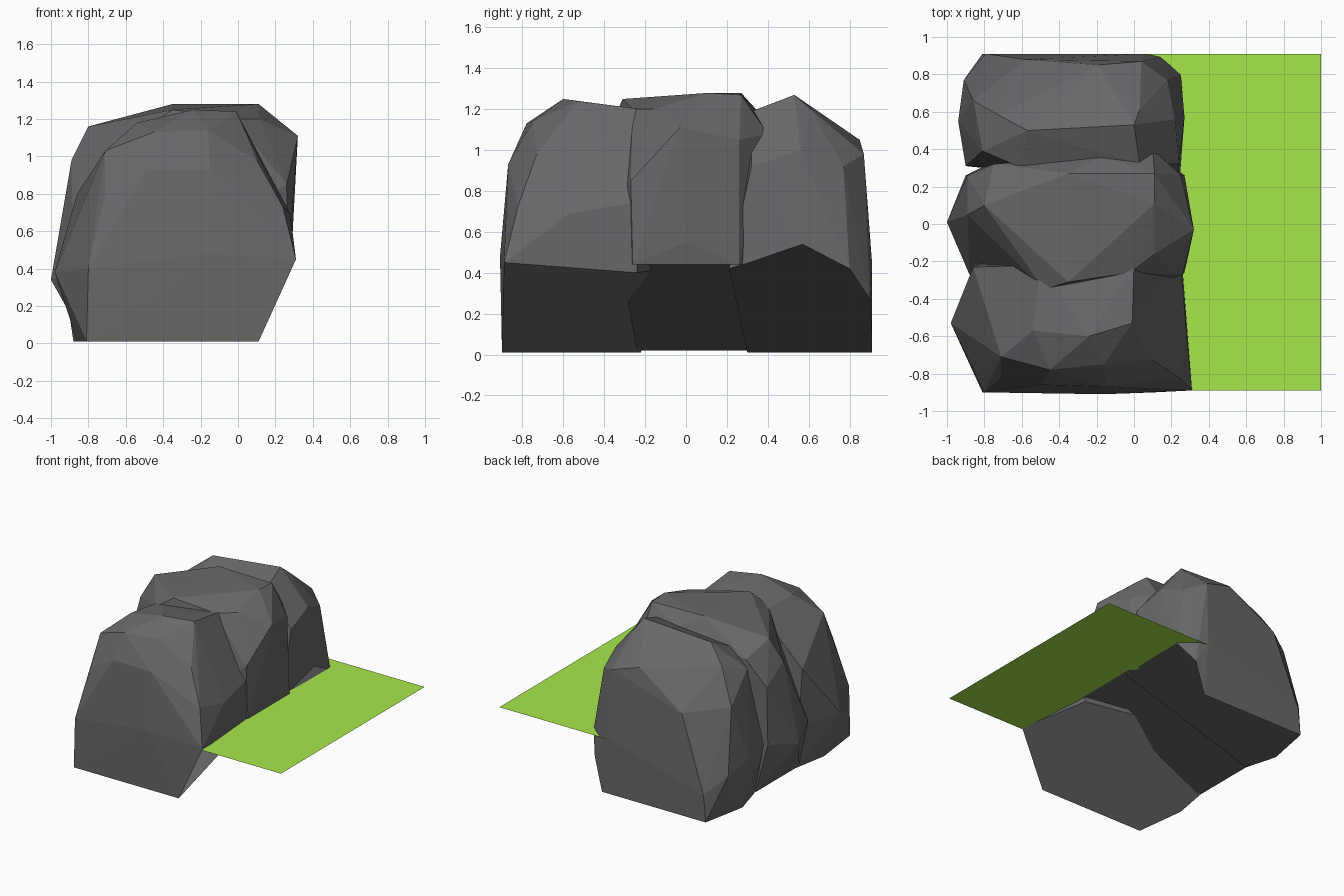
import bpy, bmesh
from mathutils import Vector


def material(name, rgb):
    m = bpy.data.materials.new(name)
    m.diffuse_color = (*rgb, 1)
    return m


stone = material("dark stone", (0.138, 0.138, 0.143))
grass = material("grass green", (0.42, 0.87, 0.075))


def finish(name, bm, mat):
    me = bpy.data.meshes.new(name)
    bm.to_mesh(me)
    bm.free()
    me.materials.append(mat)
    ob = bpy.data.objects.new(name, me)
    bpy.context.collection.objects.link(ob)
    return ob


def boulder(name, rim, points):
    """Faceted rock wrapped around its corners; one face spans the lower rim."""
    bm = bmesh.new()
    rim_verts = [bm.verts.new(p) for p in rim]
    for p in points:
        bm.verts.new(p)
    bmesh.ops.convex_hull(bm, input=bm.verts[:])
    # open the underside, then close it with a single face
    under = [f for f in bm.faces if all(v in rim_verts for v in f.verts)]
    bmesh.ops.delete(bm, geom=under, context='FACES')
    base = bm.faces.new(rim_verts)
    base.normal_update()
    if base.normal.z > 0:
        base.normal_flip()
    loose = [v for v in bm.verts if not v.link_faces]
    bmesh.ops.delete(bm, geom=loose, context='VERTS')
    middle = sum((v.co for v in bm.verts), Vector()) / len(bm.verts)
    for f in bm.faces:
        f.normal_update()
        if f is not base and f.normal.dot(f.calc_center_median() - middle) < 0:
            f.normal_flip()
    return finish(name, bm, stone)


# Front boulder: lower rim, then front wall, sides and crown
boulder("front_boulder", [
    (.31, -.89, .45), (.11, -.90, .01), (-.81, -.90, .01), (-.86, -.50, .01),
    (-.81, -.22, .01), (-.72, -.18, .32), (-.15, -.17, .41), (.26, -.24, .40),
], [
    (-.16, -.91, .48), (-.80, -.90, .40),
    (-.49, -.86, .93), (-.15, -.87, .93), (-.45, -.78, 1.13), (-.16, -.75, 1.14),
    (-.71, -.82, .80), (-.71, -.71, 1.03), (-.85, -.78, .43), (-.98, -.53, .38),
    (-.86, -.23, .80), (-.84, -.21, .35),
    (.24, -.82, .73), (.10, -.73, .98), (.28, -.57, .69), (.25, -.22, .75),
    (-.54, -.57, 1.18), (-.24, -.60, 1.25), (-.01, -.53, 1.24), (0, -.22, 1.20),
    (-.50, -.22, 1.16),
])

# Middle boulder: hollowed underside, then left bulge, right wall, crown
boulder("middle_boulder", [
    (.27, -.26, .44), (-.15, -.32, .44), (-.72, -.29, .36), (-.82, -.24, .02),
    (-.82, .30, .02), (.10, .38, .44), (.27, .26, .44),
], [
    (-1.0, .01, .34), (-.90, .26, .40), (-.88, -.27, .38), (-.89, .05, .98),
    (-.89, .26, .85), (-.80, .10, 1.16), (-.75, .32, 1.06),
    (.29, 0, .55), (.32, -.03, 1.11), (.25, .26, 1.05), (.26, -.27, .85),
    (.10, -.33, .75), (-.48, -.35, 1.16), (-.35, -.31, 1.25), (-.02, -.26, 1.20),
    (.11, -.16, 1.20), (.11, .11, 1.28), (.11, .27, 1.27),
    (-.35, .27, 1.28), (-.18, .36, 1.18), (.10, .40, 1.08),
])

# Back boulder: lower rim, then back wall, sides and crown
boulder("back_boulder", [
    (.27, .57, .54), (.25, .80, .42), (.17, .90, .27), (.10, .91, .01),
    (-.81, .91, .01), (-.88, .55, .01), (-.81, .30, .01), (.24, .21, .42),
    (.25, .31, .45),
], [
    (.06, .91, .45), (-.79, .91, .22), (-.94, .55, .42), (-.91, .77, .35),
    (-.90, .31, .42), (-.58, .88, .80), (.04, .87, .98), (-.19, .85, 1.05),
    (-.86, .66, .84), (-.81, .39, 1.03), (-.72, .58, 1.10),
    (.24, .32, .92), (.22, .56, 1.00), (.18, .77, .92),
    (-.57, .50, 1.22), (0, .53, 1.27), (.03, .61, 1.20),
    (-.60, .30, 1.12), (.03, .32, 1.19),
])

# Grass ledge beside the boulders
bm = bmesh.new()
bm.faces.new([bm.verts.new((x, y, .44)) for x, y in
              ((.06, -.89), (1, -.89), (1, .91), (.06, .91))])
finish("grass_ledge", bm, grass)
